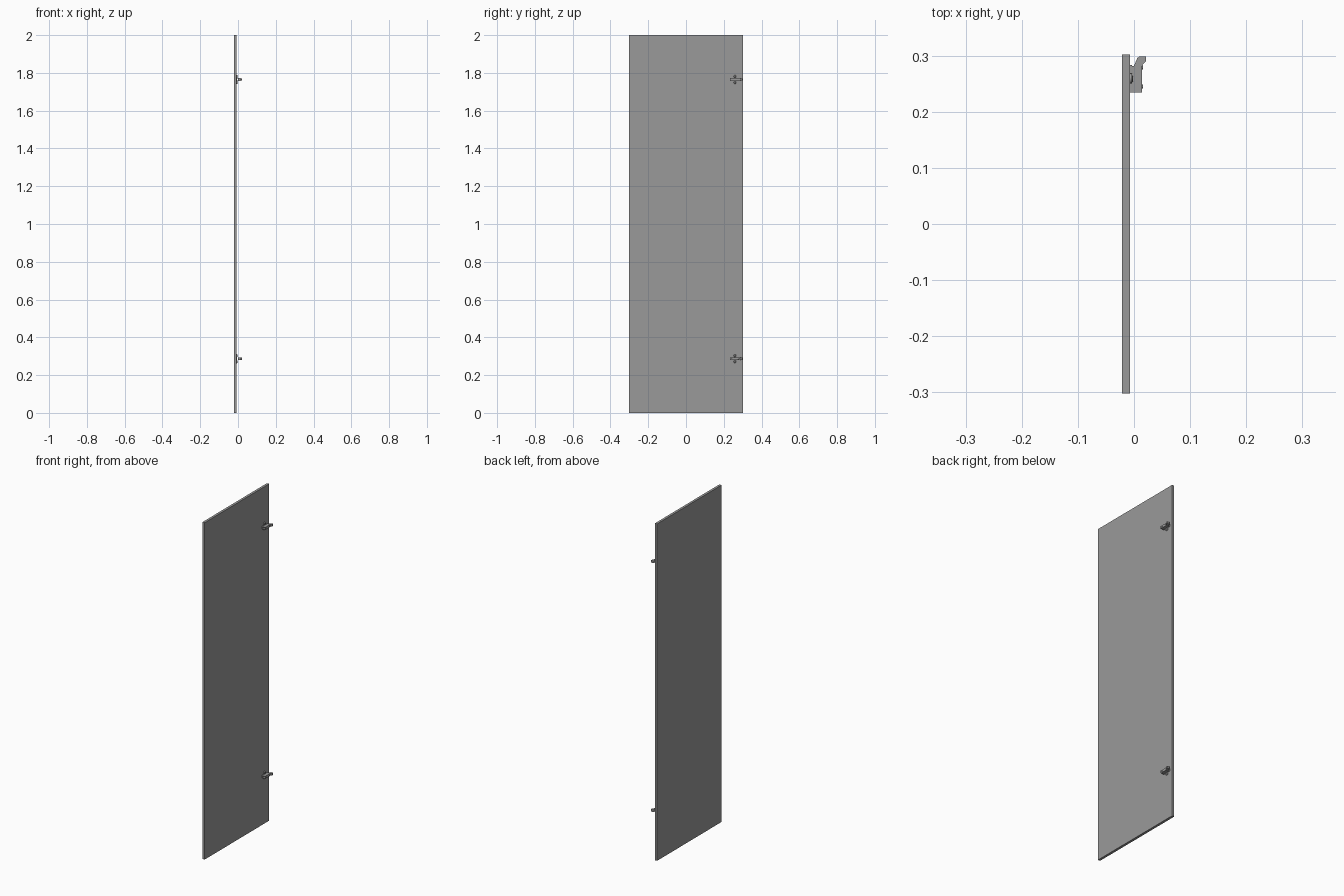
import bpy, bmesh, math
from mathutils import Matrix

if "Cube" in bpy.data.objects:
    bpy.data.objects.remove(bpy.data.objects["Cube"])

FACE = -0.007          # panel surface carrying the hinges

grey = bpy.data.materials.new("dark_grey")
grey.diffuse_color = (0.32, 0.32, 0.32, 1)
grey.use_nodes = True
grey.node_tree.nodes["Principled BSDF"].inputs["Base Color"].default_value = grey.diffuse_color


def finish(name, bm, smooth=False):
    bmesh.ops.recalc_face_normals(bm, faces=bm.faces)
    me = bpy.data.meshes.new(name)
    bm.to_mesh(me)
    bm.free()
    me.materials.append(grey)
    ob = bpy.data.objects.new(name, me)
    bpy.context.collection.objects.link(ob)
    if smooth:
        bpy.context.view_layer.objects.active = ob
        ob.select_set(True)
        bpy.ops.object.shade_smooth_by_angle()
        ob.select_set(False)
    return ob


def box(name, x0, x1, y0, y1, z0, z1):
    bm = bmesh.new()
    m = Matrix.Translation(((x0 + x1) / 2, (y0 + y1) / 2, (z0 + z1) / 2))
    bmesh.ops.create_cube(bm, size=1, matrix=m @ Matrix.Diagonal((x1 - x0, y1 - y0, z1 - z0, 1)))
    return finish(name, bm)


def prism(name, pts, direction):
    bm = bmesh.new()
    f = bm.faces.new([bm.verts.new(p) for p in pts])
    r = bmesh.ops.extrude_face_region(bm, geom=[f])
    bmesh.ops.translate(bm, vec=direction,
                        verts=[v for v in r["geom"] if isinstance(v, bmesh.types.BMVert)])
    return finish(name, bm)


def disc(name, x0, x1, y, z, r0, r1):
    bm = bmesh.new()
    m = Matrix.Translation(((x0 + x1) / 2, y, z)) @ Matrix.Rotation(math.pi / 2, 4, 'Y')
    bmesh.ops.create_cone(bm, cap_ends=True, segments=20, radius1=r0, radius2=r1,
                          depth=x1 - x0, matrix=m)
    return finish(name, bm, True)


def hinge(tag, z):
    # cross-shaped mounting plate
    box(f"{tag}_mount_plate", FACE, -0.004, 0.234, 0.283, z - 0.008, z + 0.008)
    wing = []
    for s in (1, -1):
        for i in range(9):
            a = math.pi * i / 8 + (0 if s > 0 else math.pi)
            wing.append((FACE, 0.259 + 0.009 * math.cos(a), z + s * 0.016 + 0.009 * math.sin(a)))
    prism(f"{tag}_mount_wings", wing, (0.003, 0, 0))
    for s, n in ((1, "upper"), (-1, "lower")):
        disc(f"{tag}_{n}_wing_screw", -0.0045, -0.0015, 0.259, z + s * 0.016, 0.0075, 0.004)
    # channel-shaped arm: two cheeks and a top web
    for s, n in ((1, "upper"), (-1, "lower")):
        z0, z1 = sorted((z + s * 0.006, z + s * 0.0075))
        box(f"{tag}_{n}_arm_cheek", -0.0045, 0.013, 0.234, 0.282, z0, z1)
    box(f"{tag}_arm_web", 0.012, 0.014, 0.234, 0.282, z - 0.0075, z + 0.0075)
    # adjusting screws on the arm
    for y, n in ((0.279, "front"), (0.245, "rear")):
        disc(f"{tag}_{n}_arm_screw", 0.0135, 0.016, y, z, 0.004, 0.0035)
    # cranked link reaching past the arm
    link = [(0.000, 0.282), (0.003, 0.289), (0.006, 0.296), (0.010, 0.2985),
            (0.0215, 0.2985), (0.0215, 0.290), (0.016, 0.285), (0.0135, 0.279)]
    prism(f"{tag}_link", [(x, y, z - 0.0065) for x, y in link], (0, 0, 0.013))


# door panel
box("panel", -0.0215, FACE, -0.302, 0.302, 0, 2)
hinge("lower_hinge", 0.287)
hinge("upper_hinge", 1.765)
